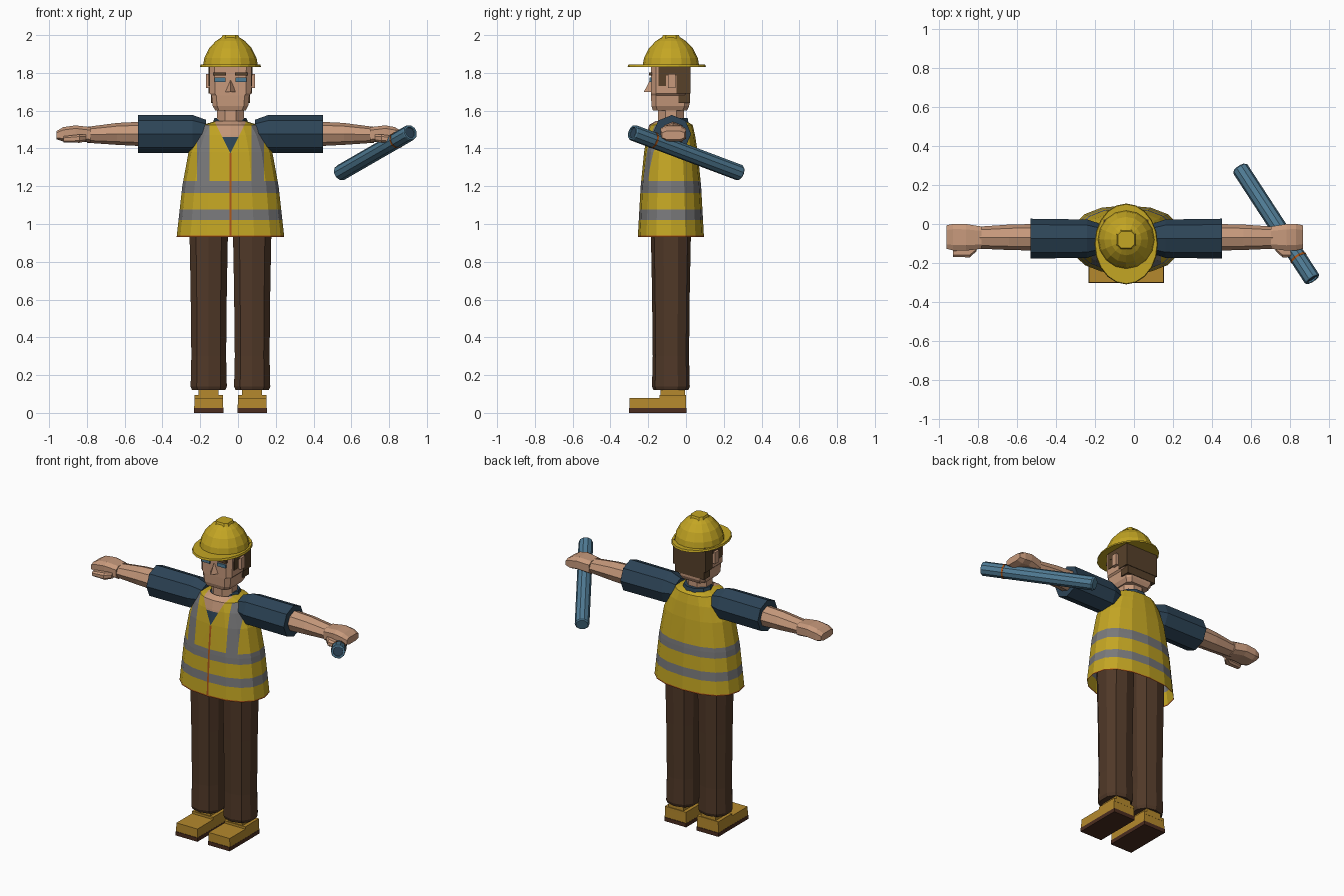
import bpy, bmesh, math
from mathutils import Vector

cube = bpy.data.objects.get("Cube")
if cube:
    bpy.data.objects.remove(cube, do_unlink=True)

CX, CY = -0.04, -0.08          # body axis


def material(name, *rgb):
    m = bpy.data.materials.new(name)
    m.use_nodes = True
    m.diffuse_color = (*rgb, 1)
    m.node_tree.nodes["Principled BSDF"].inputs["Base Color"].default_value = (*rgb, 1)
    return m


YELLOW = material("safety yellow", .55, .38, .017)
SKIN = material("skin", .57, .32, .2)
NAVY = material("navy cloth", .026, .058, .095)
PANTS = material("trouser brown", .08, .04, .021)
HAIR = material("hair brown", .095, .052, .023)
GREY = material("reflective grey", .19, .19, .195)
BOOT = material("boot tan", .46, .25, .026)
STEEL = material("steel blue", .08, .2, .3)
ORANGE = material("orange trim", .4, .09, .01)
SOLE = material("sole brown", .07, .026, .014)


def finish(name, bm, *mats):
    bmesh.ops.recalc_face_normals(bm, faces=bm.faces)
    me = bpy.data.meshes.new(name)
    bm.to_mesh(me)
    bm.free()
    for m in mats:
        me.materials.append(m)
    ob = bpy.data.objects.new(name, me)
    bpy.context.collection.objects.link(ob)
    return ob


def circle(n, power=1.0, shift=0.0):
    pts = []
    for i in range(n):
        a = math.tau * (i + shift) / n
        pts.append([math.copysign(abs(f) ** power, f) for f in (math.cos(a), math.sin(a))])
    return pts


def chamfer(k):
    return [(1, -k), (1, k), (k, 1), (-k, 1), (-1, k), (-1, -k), (-k, -1), (k, -1)]


def loft_mesh(shape, sections, axis="Z", caps=True):
    """sections: position, centre u, centre v, radius u, radius v"""
    bm = bmesh.new()
    rings = []
    for p, cu, cv, ru, rv in sections:
        ring = []
        for u, v in shape:
            a, b = cu + u * ru, cv + v * rv
            ring.append(bm.verts.new((a, b, p) if axis == "Z" else (p, a, b)))
        rings.append(ring)
    n = len(shape)
    for r, s in zip(rings, rings[1:]):
        for i in range(n):
            bm.faces.new((r[i], r[(i + 1) % n], s[(i + 1) % n], s[i]))
    if caps:
        bm.faces.new(rings[0])
        bm.faces.new(rings[-1])
    return bm


def loft(name, mat, shape, sections, axis="Z"):
    return finish(name, loft_mesh(shape, sections, axis), mat)


def box(name, mat, x, y, z):
    mx, my = sum(x) / 2, sum(y) / 2
    rx, ry = (x[1] - x[0]) / 2, (y[1] - y[0]) / 2
    return loft(name, mat, [(1, 1), (-1, 1), (-1, -1), (1, -1)],
                [(h, mx, my, rx, ry) for h in z])


# Vest: tapered loft, cut along the edges of its stripes, zip and neck opening
bm = loft_mesh(circle(16, .85), [
    (.93, CX, CY, .285, .175), (1.2, CX, CY, .255, .16), (1.38, CX, CY, .222, .142),
    (1.47, CX, CY, .185, .128), (1.525, CX, CY, .145, .115), (1.545, CX, CY, .08, .08)], caps=False)


def cut(co, no):
    bmesh.ops.bisect_plane(bm, geom=bm.verts[:] + bm.edges[:] + bm.faces[:], dist=1e-5,
                           plane_co=co, plane_no=no)


BANDS = ((1.02, 1.076), (1.163, 1.227))
V_LOW, V_SLOPE = 1.375, .5
for z in (.938, V_LOW, 1.46, *BANDS[0], *BANDS[1]):
    cut((0, 0, z), (0, 0, 1))
for side in (-1, 1):
    for dx in (.006, .112, .178):
        cut((CX + side * dx, 0, 0), (1, 0, 0))
    cut((CX, 0, V_LOW), (1, 0, -side * V_SLOPE))
for f in bm.faces:
    c = f.calc_center_median()
    dx, front = abs(c.x - CX), c.y < CY - .02
    if c.z < .938 or (front and dx < .006 and c.z < V_LOW):
        f.material_index = 2
    elif front and c.z > V_LOW and dx < (c.z - V_LOW) * V_SLOPE:
        f.material_index = 4 if c.z > 1.46 else 3
    elif any(a < c.z < b for a, b in BANDS):
        f.material_index = 1
    elif front and .112 < dx < .178 and BANDS[1][1] < c.z < 1.52:
        f.material_index = 1
finish("vest", bm, YELLOW, GREY, ORANGE, NAVY, SKIN)

# Neck and shirt collar
loft("neck", SKIN, circle(8, 1, .5), [(1.45, CX, CY, .078, .075), (1.62, CX, CY, .078, .075)])
loft("shirt_collar", NAVY, circle(10), [(1.52, CX, CY + .015, .1, .085), (1.56, CX, CY + .015, .085, .078)])

# Head, hair and face
loft("head", SKIN, chamfer(.75), [
    (1.6, CX, CY - .005, .08, .09), (1.625, CX, CY - .003, .094, .1),
    (1.68, CX, CY - .003, .1, .102), (1.69, CX, CY - .003, .11, .102), (1.85, CX, CY - .003, .112, .102)])
box("hair_back", HAIR, (CX - .115, CX + .115), (-.05, .024), (1.69, 1.845))
box("hair_nape", HAIR, (CX - .104, CX + .104), (-.04, .021), (1.64, 1.69))
box("hair_band", HAIR, (CX - .116, CX + .116), (-.145, -.05), (1.785, 1.845))
box("hair_sideburns", HAIR, (CX - .115, CX + .115), (-.145, -.105), (1.73, 1.785))
loft("nose", SKIN, [(-1, 1), (1, 1), (0, -1)],
     [(1.7, CX, -.2, .032, .023), (1.76, CX, -.185, .004, .006)])
for side, label in ((1, "left"), (-1, "right")):
    def span(a, b):
        return sorted((CX + side * a, CX + side * b))
    box(label + "_ear", SKIN, span(.1, .13), (-.095, -.055), (1.72, 1.795))
    box(label + "_eye", STEEL, span(.027, .085), (-.193, -.18), (1.753, 1.775))
    box(label + "_brow", HAIR, span(.024, .09), (-.195, -.18), (1.785, 1.803))

# Hard hat
loft("hat_dome", YELLOW, circle(16), [
    (z, CX, CY, r, r * 1.03) for z, r in
    ((1.835, .146), (1.88, .138), (1.93, .113), (1.968, .078), (1.988, .048))])
loft("hat_crown", YELLOW, chamfer(.6), [(1.98, CX, CY, .05, .05), (2, CX, CY, .042, .042)])
loft("hat_brim", YELLOW, circle(20), [(1.832, CX, CY - .022, .162, .207), (1.844, CX, CY - .022, .158, .203)])

# Arms, hands, legs and boots
ARM_Z = 1.477
for side, label in ((1, "left"), (-1, "right")):
    def along(sections):
        return [(CX + side * p, *rest) for p, *rest in sections]
    grip = side == 1
    tip = .905 if grip else .92
    loft(label + "_sleeve", NAVY, circle(8, 1, 0), along([
        (.13, -.075, ARM_Z, .075, .075), (.2, -.075, ARM_Z, .098, .1), (.49, -.075, ARM_Z, .102, .1)]), "X")
    loft(label + "_forearm", SKIN, circle(8), along([
        (.46, -.068, ARM_Z, .068, .065), (.6, -.068, ARM_Z, .065, .058),
        (.76, -.07, 1.472, .056, .042)]), "X")
    loft(label + "_hand", SKIN, chamfer(.6), along([
        (.74, -.07, 1.472, .057, .041), (.82, -.068, 1.482, .068, .04),
        (tip - .035, -.067, 1.475, .068, .038), (tip, -.067, 1.47, .06, .022)]), "X")
    loft(label + "_thumb", SKIN, chamfer(.5), along([
        (.765, -.12, 1.455, .018, .018), (.8, -.145, 1.452, .026, .022),
        (.885, -.148, 1.448, .02, .016)]), "X")

    leg_x = CX + side * .115
    loft(label + "_trouser_leg", PANTS, circle(10, .85, .5), [
        (z, leg_x, CY, r, r) for z, r in
        ((.12, .092), (.14, .1), (.3, .096), (.65, .1), (1.05, .108))])
    fx = CX + side * .115
    box(label + "_sole", SOLE, (fx - .078, fx + .078), (-.303, .003), (0, .025))
    loft(label + "_boot", BOOT, [(1, 1), (-1, 1), (-1, -1), (1, -1)],
         [(.025, fx, -.15, .077, .15), (.08, fx, -.15, .075, .149)])
    box(label + "_boot_heel", BOOT, (fx - .075, fx + .075), (-.14, 0), (.075, .095))
    box(label + "_boot_ankle", BOOT, (fx - .053, fx + .053), (-.135, -.005), (.09, .13))

# Hand-held tube with a trim ring and a dark recessed end
FRONT, BACK = Vector((.913, -.284, 1.485)), Vector((.54, .288, 1.27))


def tube(name, mat, t0, t1, radii):
    d = BACK - FRONT
    bm = loft_mesh(circle(10), [(t * d.length, 0, 0, r, r) for t, r in radii(t0, t1)])
    ob = finish(name, bm, mat)
    ob.location = FRONT
    ob.rotation_euler = d.to_track_quat("Z", "Y").to_euler()


tube("tube_body", STEEL, 0, 1, lambda a, b: (
    (a + .02, .028), (a, .03), (a, .04), (a + .01, .043), (b - .01, .043), (b, .036)))
tube("tube_ring", ORANGE, .185, .2, lambda a, b: ((a, .045), (b, .045)))
tube("tube_lens", NAVY, .012, .021, lambda a, b: ((a, .029), (b, .029)))
